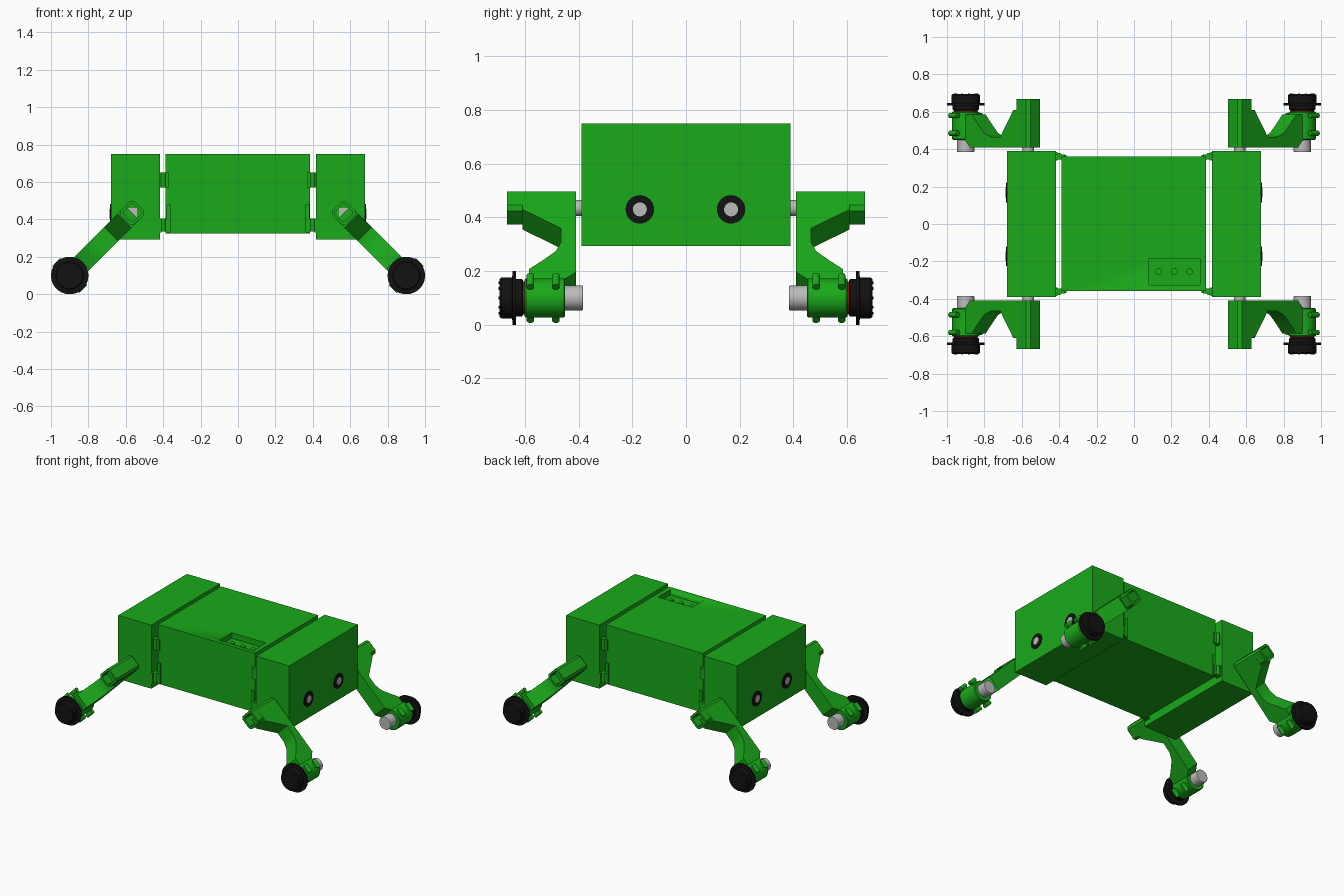
import bpy, bmesh, math
from mathutils import Vector

if "Cube" in bpy.data.objects:
    bpy.data.objects.remove(bpy.data.objects["Cube"])


def material(name, rgb):
    m = bpy.data.materials.new(name)
    m.diffuse_color = (*rgb, 1)
    m.use_nodes = True
    m.node_tree.nodes["Principled BSDF"].inputs["Base Color"].default_value = m.diffuse_color
    return m


GREEN = material("green", (0.01, 0.40, 0.01))
DARK = material("dark", (0.006, 0.006, 0.006))
GREY = material("grey", (0.5, 0.5, 0.5))
RED = material("red", (0.45, 0.01, 0.01))


def finish(name, bm, mat, mirror=(False, False)):
    bmesh.ops.recalc_face_normals(bm, faces=bm.faces)
    me = bpy.data.meshes.new(name)
    bm.to_mesh(me)
    bm.free()
    for p in me.polygons:
        p.use_smooth = True
    me.set_sharp_from_angle(angle=math.radians(30))
    me.materials.append(mat)
    ob = bpy.data.objects.new(name, me)
    bpy.context.collection.objects.link(ob)
    if any(mirror):
        mod = ob.modifiers.new("mirror", 'MIRROR')
        mod.use_axis = (*mirror, False)
        mod.use_mirror_merge = False
    return ob


def prism(bm, pts, vec):
    a = [bm.verts.new(p) for p in pts]
    b = [bm.verts.new(Vector(p) + Vector(vec)) for p in pts]
    n = len(a)
    bm.faces.new(a)
    end = bm.faces.new(b[::-1])
    for i in range(n):
        bm.faces.new((a[i], b[i], b[(i + 1) % n], a[(i + 1) % n]))
    return end


def add_box(bm, lo, hi):
    (x, y, z), (X, Y, Z) = lo, hi
    prism(bm, [(x, y, z), (X, y, z), (X, Y, z), (x, Y, z)], (0, 0, Z - z))


def box(name, lo, hi, mat=GREEN, mirror=(False, False)):
    bm = bmesh.new()
    add_box(bm, lo, hi)
    return finish(name, bm, mat, mirror)


def lathe(bm, origin, axis, profile, seg=32):
    """Turn (radius, distance) pairs around an axis, with flat end caps."""
    axis = Vector(axis).normalized()
    e1 = axis.orthogonal().normalized()
    e2 = axis.cross(e1)
    rings = []
    for r, d in profile:
        rings.append([bm.verts.new(Vector(origin) + axis * d +
                      (e1 * math.cos(k * math.tau / seg) + e2 * math.sin(k * math.tau / seg)) * r)
                      for k in range(seg)])
    for a, b in zip(rings, rings[1:]):
        for k in range(seg):
            j = (k + 1) % seg
            bm.faces.new((a[k], a[j], b[j], b[k]))
    bm.faces.new(rings[0])
    bm.faces.new(rings[-1])


def turned(name, origin, axis, profile, mat, mirror=(True, True), seg=32):
    bm = bmesh.new()
    lathe(bm, origin, axis, profile, seg)
    return finish(name, bm, mat, mirror)


# Middle body with recessed control tray
body = box("middle_body", (-0.387, -0.357, 0.325), (0.385, 0.36, 0.75))
cutter = box("tray_cutter", (0.08, -0.325, 0.71), (0.352, -0.185, 0.8))
cutter.hide_render = True
cutter.hide_viewport = True
cut = body.modifiers.new("tray", 'BOOLEAN')
cut.object = cutter
cut.solver = 'EXACT'
bm = bmesh.new()
for x in (0.132, 0.215, 0.297):
    lathe(bm, (x, -0.255, 0.705), (0, 0, 1), [(0.018, 0), (0.018, 0.015)], 20)
finish("tray_buttons", bm, GREEN)

# End boxes and sensor eyes
box("end_boxes", (0.417, -0.39, 0.293), (0.68, 0.39, 0.75), mirror=(True, False))
for part, prof, mat in (("eye_rings", [(0.053, 0), (0.053, 0.008), (0.026, 0.008)], DARK),
                        ("eye_lenses", [(0.026, 0), (0.026, 0.010)], GREY)):
    bm = bmesh.new()
    for y in (-0.172, 0.168):
        lathe(bm, (0.677, y, 0.43), (1, 0, 0), prof)
    finish(part, bm, mat, (True, False))

# Hinges joining the boxes
bm = bmesh.new()
for z0, z1 in ((0.57, 0.65), (0.335, 0.405)):
    add_box(bm, (0.37, 0.345, z0), (0.425, 0.372, z1))
    lathe(bm, (0.40, 0.368, z0), (0, 0, 1), [(0.013, 0), (0.013, z1 - z0)], 16)
add_box(bm, (0.362, 0.34, 0.33), (0.383, 0.368, 0.48))
add_box(bm, (0.41, 0.34, 0.33), (0.425, 0.385, 0.405))
finish("hinges", bm, GREEN, (True, True))

# Leg frame: t runs down the leg, s across it, y outward
HIP = Vector((0.565, 0, 0.435))
U = Vector((1, 0, -1)).normalized()
N = Vector((1, 0, 1)).normalized()
WX, WZ = 0.9, 0.1


def leg(t, s, y):
    return HIP + U * t + N * s + Vector((0, y, 0))


# Hip tubes: chamfered square with a pocket in the outer end
bm = bmesh.new()
a, c = 0.052, 0.036
octagon = [(a, -c), (a, c), (c, a), (-c, a), (-a, c), (-a, -c), (-c, -a), (c, -a)]
end = prism(bm, [leg(t, s, 0.41) for t, s in octagon], (0, 0.257, 0))
bm.normal_update()
bmesh.ops.inset_individual(bm, faces=[end], thickness=0.016)
ext = bmesh.ops.extrude_discrete_faces(bm, faces=[end])
bmesh.ops.translate(bm, verts=ext["faces"][0].verts, vec=(0, -0.2, 0))
finish("hip_tubes", bm, GREEN, (True, True))
turned("hip_shafts", (0.565, 0.38, 0.435), (0, 1, 0), [(0.03, 0), (0.03, 0.04)], GREY)
box("hip_shaft_ends", (0.539, 0.44, 0.41), (0.591, 0.475, 0.462), GREY, (True, True))

# Leg arms: side profile swept across the leg width
bm = bmesh.new()
profile = [(0, 0.41), (0.39, 0.41), (0.43, 0.455), (0.47, 0.46), (0.47, 0.585), (0.375, 0.585),
           (0.325, 0.53), (0.28, 0.485), (0.23, 0.465), (0.16, 0.465), (0.06, 0.61), (0, 0.61)]
prism(bm, [leg(t, -0.053, y) for t, y in profile], N * 0.106)
finish("leg_arms", bm, GREEN, (True, True))

# Motor housings with clamp bolts
WHEEL = (WX, 0, WZ)
turned("motor_housings", WHEEL, (0, 1, 0), [(0.068, 0.45), (0.073, 0.455), (0.073, 0.597), (0.068, 0.602)], GREEN)
bm = bmesh.new()
for s in (-0.088, 0.088):
    for y in (0.485, 0.58):
        lathe(bm, leg(0.474 - 0.03, s, y), U, [(0.014, 0), (0.014, 0.06)], 16)
        prism(bm, [leg(0.454, s * 0.7, y - 0.012), leg(0.494, s * 0.7, y - 0.012),
                   leg(0.494, s * 0.7, y + 0.012), leg(0.454, s * 0.7, y + 0.012)], N * s * 0.3)
finish("clamp_bolts", bm, GREEN, (True, True))
turned("motors", WHEEL, (0, 1, 0), [(0.044, 0.384), (0.046, 0.387), (0.046, 0.46)], GREY)
turned("wheel_seals", WHEEL, (0, 1, 0), [(0.062, 0.6), (0.062, 0.612)], RED)

# Wheels: hub drum with a thin larger disc
turned("wheels", WHEEL, (0, 1, 0),
       [(0.066, 0.608), (0.07, 0.612), (0.07, 0.634), (0.1, 0.634), (0.1, 0.646),
        (0.076, 0.648), (0.076, 0.688), (0.07, 0.695)], DARK, seg=48)
bm = bmesh.new()
for k in range(10):
    w = k * math.tau / 10
    lathe(bm, (WX + 0.06 * math.cos(w), 0.69, WZ + 0.06 * math.sin(w)), (0, 1, 0),
          [(0.005, 0), (0.005, 0.008)], 10)
finish("wheel_bolts", bm, DARK, (True, True))
